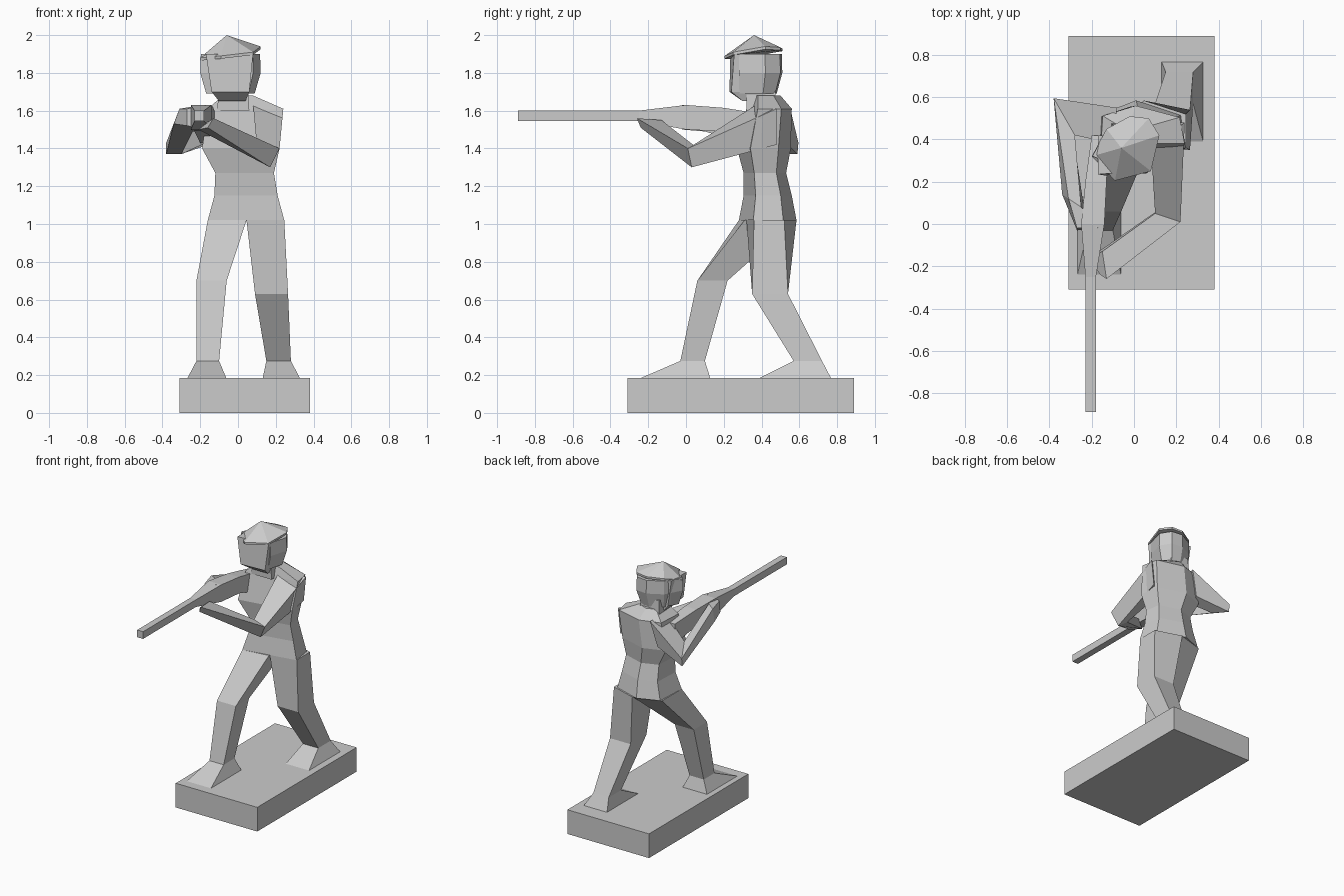
import bpy, bmesh


def loft(name, rings):
    """Skin a list of equal-length point rings; a one-point last ring makes an apex."""
    bm = bmesh.new()
    loops = [[bm.verts.new(p) for p in r] for r in rings]
    for a, b in zip(loops, loops[1:]):
        n = len(a)
        for i in range(n):
            j = (i + 1) % n
            bm.faces.new((a[i], a[j], b[0]) if len(b) == 1 else (a[i], a[j], b[j], b[i]))
    bm.faces.new(loops[0])
    if len(loops[-1]) > 2:
        bm.faces.new(loops[-1])
    bmesh.ops.recalc_face_normals(bm, faces=bm.faces[:])
    me = bpy.data.meshes.new(name)
    bm.to_mesh(me)
    bm.free()
    ob = bpy.data.objects.new(name, me)
    bpy.context.collection.objects.link(ob)
    return ob


def rect(z, x0, x1, y0, y1, front=0, back=0):
    """Horizontal four-sided ring; front/back shift the +x corners in y."""
    return [(x0, y0, z), (x1, y0 + front, z), (x1, y1 + back, z), (x0, y1, z)]


def slice_y(y, x0, x1, z0, z1):
    """Upright four-sided ring across the gun."""
    return [(x0, y, z0), (x1, y, z0), (x1, y, z1), (x0, y, z1)]


# Five-sided twisted body section, as fractions of its bounding box
BODY = [(0, 0), (1, 0.25), (0.94, 0.77), (0.42, 1), (0.03, 0.8)]


def body(z, x0, x1, y0, y1):
    return [(x0 + u * (x1 - x0), y0 + v * (y1 - y0), z) for u, v in BODY]


# Base plinth
loft("base", [rect(z, -0.31, 0.38, -0.31, 0.89) for z in (0, 0.185)])

# Legs with feet
loft("front_leg", [
    rect(0.18, -0.27, -0.06, -0.25, 0.13),
    rect(0.275, -0.22, -0.10, -0.03, 0.10),
    rect(0.70, -0.22, -0.06, 0.06, 0.22),
    rect(1.02, -0.16, 0.045, 0.28, 0.52, 0.03, 0.06)])
loft("back_leg", [
    rect(0.18, 0.13, 0.33, 0.38, 0.77),
    rect(0.275, 0.15, 0.28, 0.57, 0.72),
    rect(0.63, 0.09, 0.265, 0.35, 0.54),
    rect(1.02, 0.045, 0.245, 0.32, 0.585, 0.04, -0.065)])

# Torso and neck
loft("torso", [
    body(1.02, -0.16, 0.245, 0.28, 0.585),
    body(1.15, -0.125, 0.21, 0.305, 0.56),
    body(1.27, -0.12, 0.19, 0.305, 0.53),
    body(1.40, -0.19, 0.22, 0.27, 0.555),
    body(1.61, -0.16, 0.24, 0.32, 0.56),
    body(1.68, -0.08, 0.08, 0.34, 0.50)])
loft("neck", [rect(1.6, -0.11, 0.06, 0.32, 0.48), rect(1.75, -0.10, 0.05, 0.32, 0.47)])

# Head: face block, helmet shell and peaked dome
loft("face", [
    rect(1.65, -0.10, 0.04, 0.30, 0.42),
    rect(1.70, -0.14, 0.06, 0.23, 0.42, 0.01),
    rect(1.90, -0.17, 0.08, 0.235, 0.42, 0.02)])
brim = [(-0.20, 0.32), (-0.09, 0.205), (0.08, 0.25), (0.12, 0.42),
        (0.07, 0.50), (-0.02, 0.51), (-0.13, 0.45)]
brim_z = [1.88, 1.89, 1.91, 1.94, 1.935, 1.93, 1.92]
loft("helmet_dome", [
    [(x, y, z - 0.015) for (x, y), z in zip(brim, brim_z)],
    [(x, y, z) for (x, y), z in zip(brim, brim_z)],
    [(-0.06, 0.36, 2.0)]])
loft("helmet_shell", [
    [(-0.04 + (x + 0.04) * s, max(0.28, 0.36 + (y - 0.36) * s), z) for x, y in brim]
    for z, s in ((1.69, 0.8), (1.80, 1.0), (1.90, 0.98))])

# Supporting arm: shoulder, elbow, hand under the gun
loft("supporting_arm", [
    [(0.24, 0.48, 1.61), (0.22, 0.48, 1.42), (0.10, 0.40, 1.42), (0.08, 0.37, 1.63)],
    [(0.22, 0.01, 1.40), (0.17, 0.03, 1.30), (0.12, 0.07, 1.33), (0.10, 0.05, 1.41)],
    [(-0.13, -0.26, 1.56), (-0.16, -0.24, 1.51), (-0.21, -0.16, 1.50), (-0.15, -0.13, 1.55)]])

# Trigger arm: shoulder, elbow, wrist, fist
loft("trigger_arm", [
    [(-0.08, 0.55, 1.62), (-0.13, 0.53, 1.43), (-0.17, 0.42, 1.43), (-0.10, 0.38, 1.62)],
    [(-0.38, 0.595, 1.43), (-0.38, 0.59, 1.37), (-0.30, 0.50, 1.37), (-0.28, 0.42, 1.47)],
    [(-0.31, 0.12, 1.61), (-0.34, 0.14, 1.53), (-0.24, 0.10, 1.49), (-0.25, 0.08, 1.62)],
    [(-0.27, -0.02, 1.61), (-0.27, -0.03, 1.52), (-0.17, -0.02, 1.50), (-0.17, -0.02, 1.63)]])

# Long gun with widening stock
loft("gun", [
    slice_y(-0.89, -0.23, -0.18, 1.545, 1.60),
    slice_y(-0.25, -0.23, -0.18, 1.545, 1.60),
    slice_y(0.00, -0.25, -0.14, 1.50, 1.63),
    slice_y(0.20, -0.23, -0.13, 1.49, 1.615),
    slice_y(0.42, -0.20, -0.12, 1.43, 1.58)])
